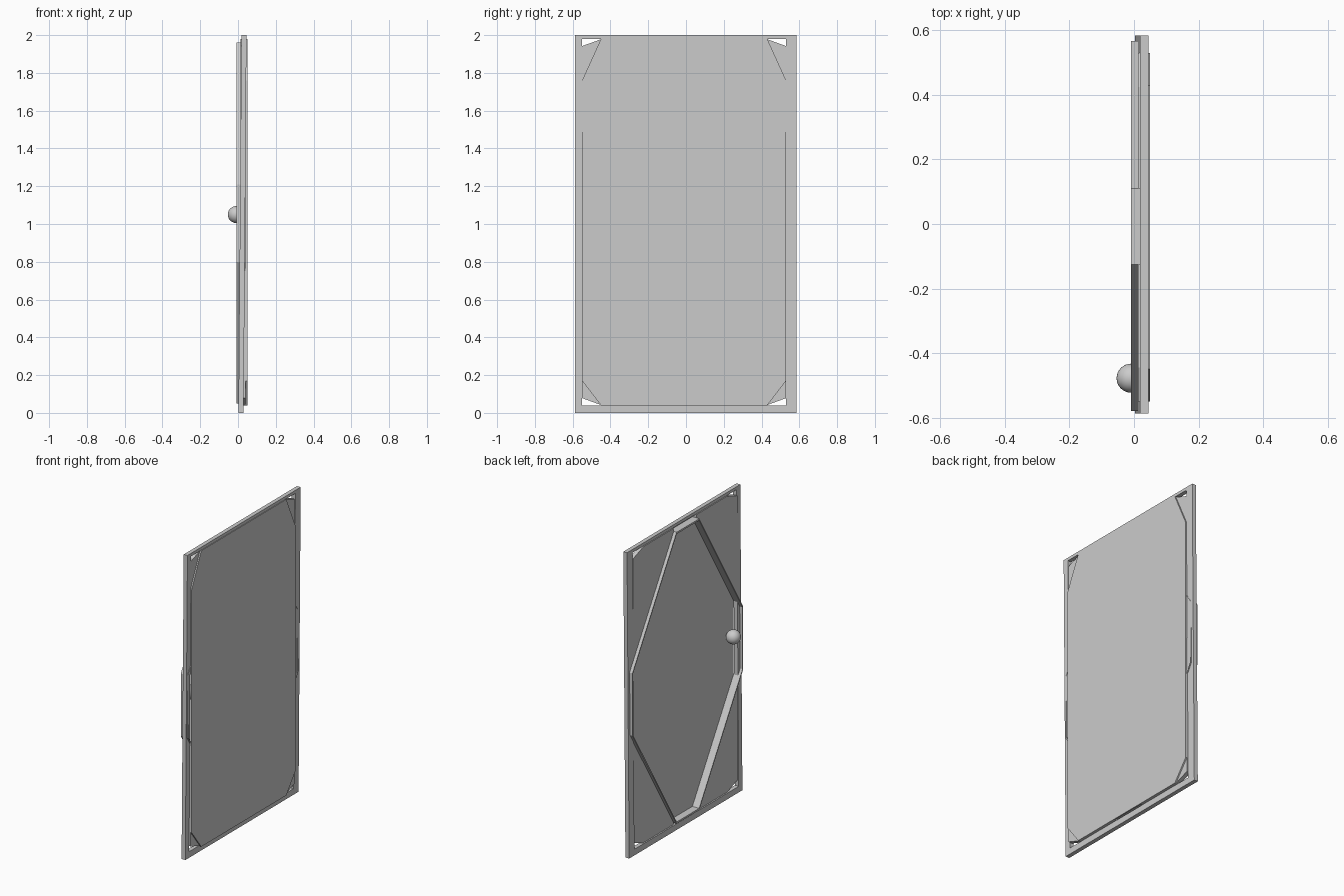
import bpy, bmesh, math
from mathutils import Vector

if "Cube" in bpy.data.objects:
    bpy.data.objects.remove(bpy.data.objects["Cube"])

grey = bpy.data.materials.new("plain grey")
grey.diffuse_color = (0.6, 0.6, 0.6, 1)
grey.use_nodes = True
grey.node_tree.nodes["Principled BSDF"].inputs["Base Color"].default_value = grey.diffuse_color

# Opening of the frame (y and z limits)
Y0, Y1, Z0, Z1 = -0.55, 0.53, 0.04, 1.98


def finish(name, bm):
    bmesh.ops.recalc_face_normals(bm, faces=bm.faces)
    mesh = bpy.data.meshes.new(name)
    bm.to_mesh(mesh)
    bm.free()
    mesh.materials.append(grey)
    ob = bpy.data.objects.new(name, mesh)
    bpy.context.collection.objects.link(ob)
    return ob


def slab(name, outline, x0, x1):
    """Extrude a y-z outline along x."""
    bm = bmesh.new()
    face = bm.faces.new([bm.verts.new((x0, y, z)) for y, z in outline])
    ext = bmesh.ops.extrude_face_region(bm, geom=[face])
    verts = [v for v in ext["geom"] if isinstance(v, bmesh.types.BMVert)]
    bmesh.ops.translate(bm, verts=verts, vec=(x1 - x0, 0, 0))
    return finish(name, bm)


def ring(name, outer, inner, x0, x1, lean=0.0):
    """Hollow band between two y-z outlines; lean shifts x with height."""
    bm = bmesh.new()
    n = len(outer)
    loops = [[bm.verts.new((x + lean * (z - 2), y, z)) for y, z in line]
             for line, x in ((outer, x0), (inner, x0), (inner, x1), (outer, x1))]
    for k in range(4):
        a, b = loops[k], loops[(k + 1) % 4]
        for i in range(n):
            j = (i + 1) % n
            bm.faces.new((a[i], a[j], b[j], b[i]))
    return finish(name, bm)


# Outer frame, leaning slightly
ring("outer_frame",
     [(-0.588, 0), (0.585, 0), (0.585, 2), (-0.588, 2)],
     [(Y0, Z0), (Y1, Z0), (Y1, Z1), (Y0, Z1)], 0.018, 0.045, 0.0077)

# Thin front panel with clipped corners
cy, cz = 0.1, 0.22
slab("front_panel",
     [(Y0, 0.17), (Y0 + cy, Z0), (Y1 - cy, Z0), (Y1, 0.17),
      (Y1, Z1 - cz), (Y1 - cy, Z1), (Y0 + cy, Z1), (Y0, Z1 - cz)], 0.040, 0.049)

# Thin-walled eight-sided band standing off the back
band = [(-0.58, 0.80), (-0.125, 0.05), (0.11, 0.05), (0.567, 0.80),
        (0.567, 1.21), (0.11, 1.96), (-0.125, 1.96), (-0.58, 1.21)]
mid = Vector((-0.007, 1.005))
inner = [tuple(mid + (Vector(p) - mid) * 0.988) for p in band]
ring("octagon_band", band, inner, -0.009, 0.041)

# Four corner plates outside the band, each with a small clipped corner
for top in (True, False):
    zc, s = (Z1, -1) if top else (Z0, 1)
    z_band, z_side = (1.96, 1.255) if top else (0.05, 0.755)
    for yc, t, y_band in ((Y0, 1, -0.125), (Y1, -1, 0.11)):
        slab(("upper" if top else "lower") + ("_right" if t > 0 else "_left") + "_corner_plate",
             [(yc, z_side), (yc, zc + s * 0.038), (yc + t * 0.105, zc),
              (y_band, zc), (y_band, z_band)], 0.012, 0.040)

# Round knob
bm = bmesh.new()
bmesh.ops.create_uvsphere(bm, u_segments=32, v_segments=16, radius=0.045)
bmesh.ops.translate(bm, verts=bm.verts, vec=(-0.009, -0.478, 1.05))
for f in bm.faces:
    f.smooth = True
finish("knob", bm)
